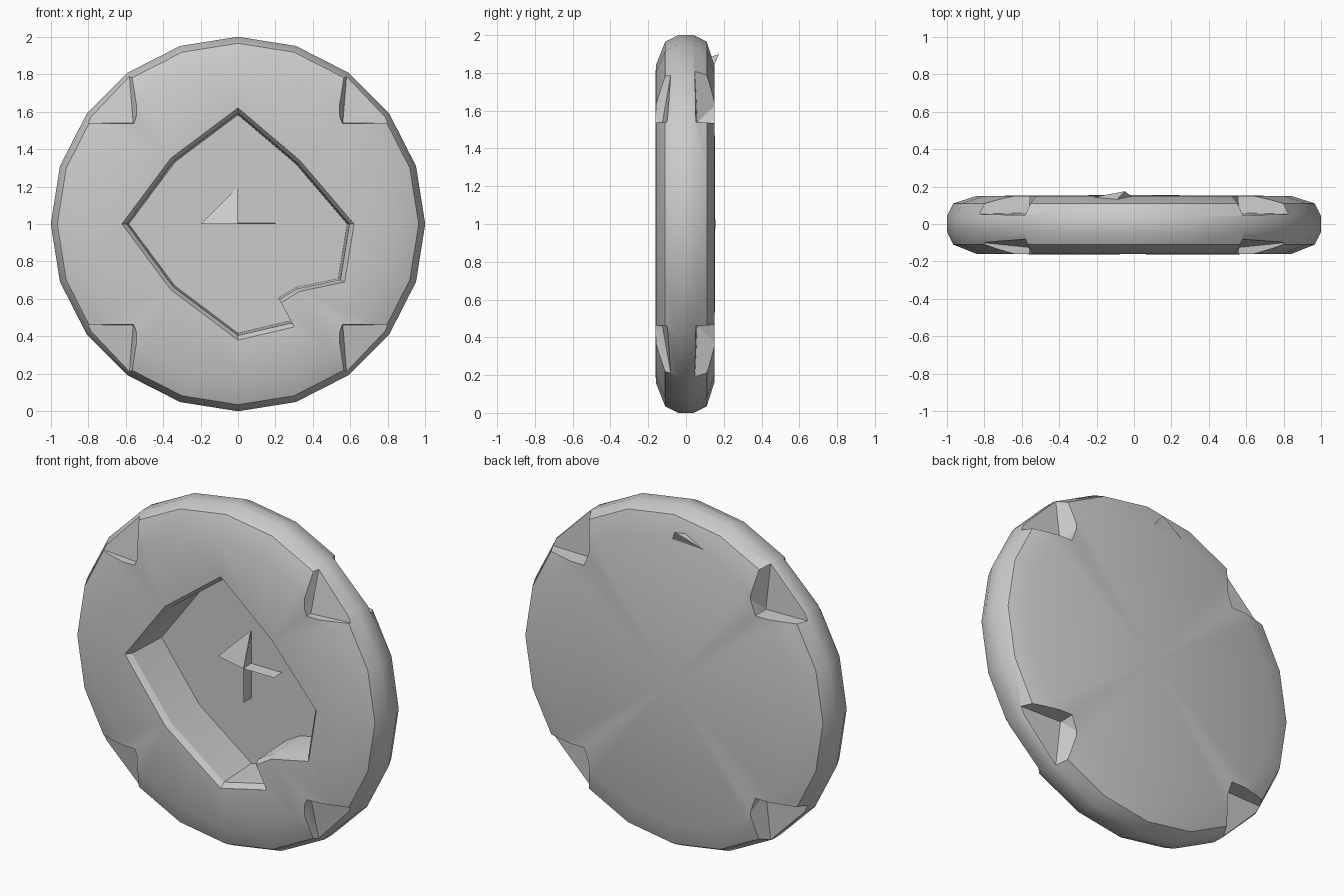
import bpy, bmesh, math
from mathutils import Vector, Matrix

default = bpy.data.objects.get("Cube")
if default:
    bpy.data.objects.remove(default, do_unlink=True)

grey = bpy.data.materials.new("plain grey")
grey.use_nodes = True
colour = (0.6, 0.6, 0.6, 1)
grey.diffuse_color = colour
grey.node_tree.nodes["Principled BSDF"].inputs["Base Color"].default_value = colour


def finish(bm, name, closed=True):
    if closed:
        bmesh.ops.recalc_face_normals(bm, faces=bm.faces)
    mesh = bpy.data.meshes.new(name)
    bm.to_mesh(mesh)
    bm.free()
    mesh.materials.append(grey)
    obj = bpy.data.objects.new(name, mesh)
    bpy.context.collection.objects.link(obj)
    return obj


def hull(points, name):
    bm = bmesh.new()
    for p in points:
        bm.verts.new(p)
    bmesh.ops.convex_hull(bm, input=bm.verts)
    return finish(bm, name)


def cut(target, cutter):
    cutter.hide_render = True
    mod = target.modifiers.new("cut", "BOOLEAN")
    mod.operation = "DIFFERENCE"
    mod.solver = "EXACT"
    mod.object = cutter
    bpy.context.view_layer.objects.active = target
    bpy.ops.object.modifier_apply(modifier=mod.name)
    bpy.data.objects.remove(cutter, do_unlink=True)


# Disc body: rounded rim profile (radius, depth) spun in twenty steps
SIDES = 20
profile = [(0, -.165), (.84, -.16), (.965, -.11), (1, -.04),
           (1, .04), (.965, .11), (.84, .15), (0, .155)]
bm = bmesh.new()
rings = []
for r, y in profile:
    if r == 0:
        rings.append([bm.verts.new((0, y, 1))] * SIDES)
    else:
        rings.append([bm.verts.new((r * math.sin(a), y, 1 + r * math.cos(a)))
                      for a in (math.tau * i / SIDES for i in range(SIDES))])
for lower, upper in zip(rings, rings[1:]):
    for i in range(SIDES):
        j = (i + 1) % SIDES
        corners = dict.fromkeys([lower[i], lower[j], upper[j], upper[i]])
        bm.faces.new(list(corners))
disc = finish(bm, "disc_body")

# Diamond recess in the front, with a notch at the lower right
outline = [(0, .62), (.33, .34), (.62, 0), (.57, -.31), (.33, -.36), (.23, -.42),
           (.3, -.55), (0, -.62), (-.36, -.35), (-.62, 0), (-.36, .35)]
bm = bmesh.new()
layers = [[bm.verts.new((x * k, y, 1 + z * k)) for x, z in outline]
          for y, k in ((-.3, 1), (-.16, 1), (-.13, .96), (.125, .94))]
n = len(outline)
for a, b in zip(layers, layers[1:]):
    for i in range(n):
        j = (i + 1) % n
        bm.faces.new((a[i], a[j], b[j], b[i]))
bm.faces.new(layers[0])
bm.faces.new(layers[-1])
cut(disc, finish(bm, "recess_cutter"))

# Corner notches on both faces, at the four diagonals
for side, inner, rim in ((-1, .125, .07), (1, .06, .045)):
    for sx in (-1, 1):
        for sz in (-1, 1):
            shape = [(.56, inner, .54), (.585, rim, .85), (1.1, rim, .54), (1.1, rim, .85),
                     (.54, .4, .52), (.42, .4, .85), (1.1, .4, .52), (1.1, .4, .85)]
            cut(disc, hull([(sx * x, side * y, 1 + sz * z) for x, y, z in shape],
                           "notch_cutter"))

bpy.ops.object.select_all(action="DESELECT")
disc.select_set(True)
bpy.context.view_layer.objects.active = disc
bpy.ops.object.shade_smooth_by_angle(angle=math.radians(30))

# Thin fins in the middle of the recess
fins = {
    "upright_fin": [(0, .05, .8), (0, .125, .8), (0, .125, 1.2), (0, .05, 1)],
    "level_fin": [(0, .05, 1), (.2, .05, 1), (.2, .12, 1.005), (0, .12, 1.005)],
    "sloping_fin": [(-.2, .1, 1), (0, .05, 1), (0, .12, 1.2)],
}
for name, points in fins.items():
    bm = bmesh.new()
    bm.faces.new([bm.verts.new(p) for p in points])
    finish(bm, name, closed=False)

# Small raised flap near the top of the back
hull([(-.23, .14, 1.82), (0, .14, 1.82), (-.05, .175, 1.9), (-.1, .12, 1.88)], "back_flap")
